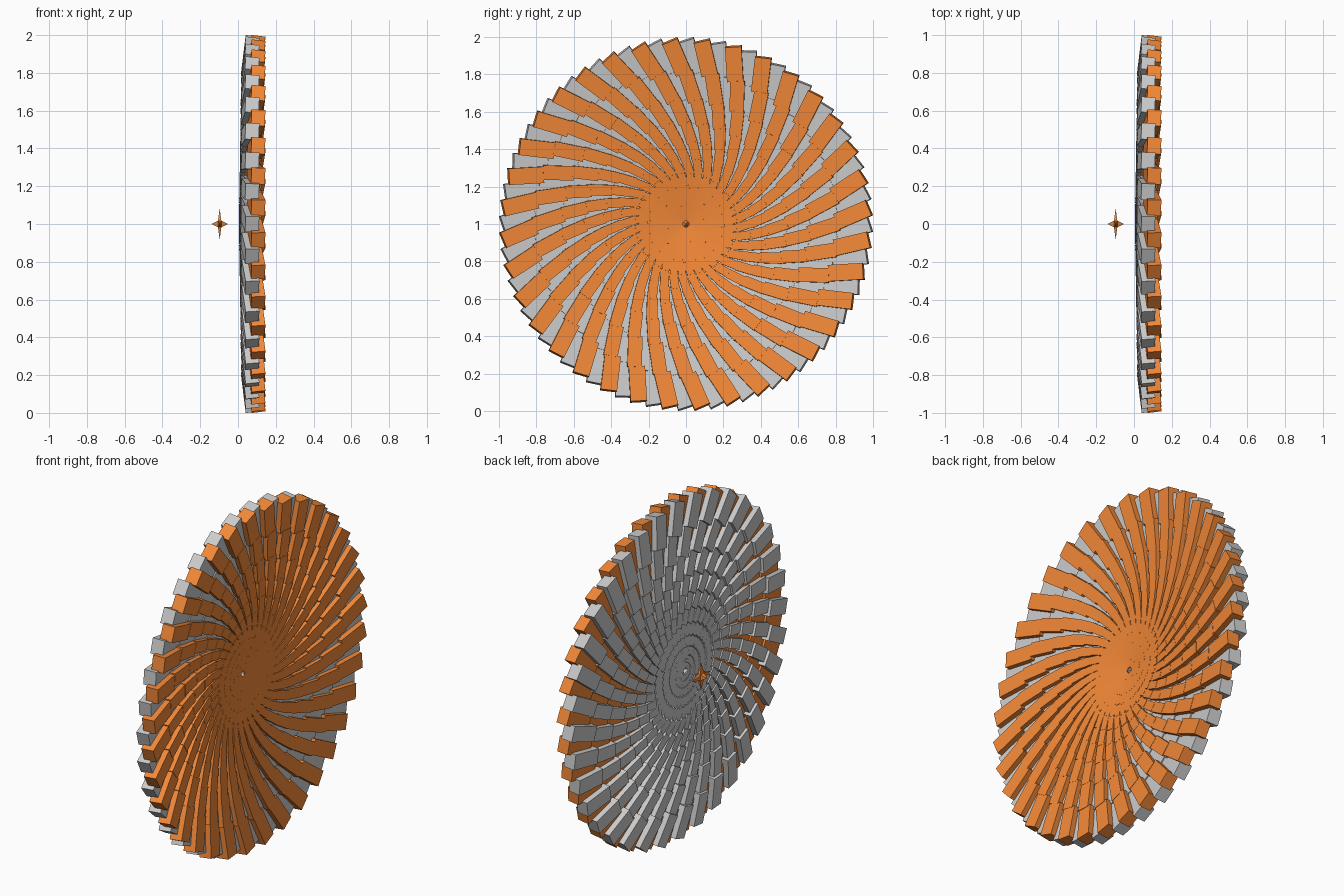
import bpy, bmesh
from math import radians
from mathutils import Matrix, Vector

if "Cube" in bpy.data.objects:
    bpy.data.objects.remove(bpy.data.objects["Cube"])

CENTRE = Vector((0, 0, 1))
COUNT = 36                      # tiles of each colour per ring
RADII = [1.0, .83, .68, .555, .45, .36, .28, .21, .15, .10, .06, .025]
LEAN, DISH, STEP = radians(20), radians(7), radians(5)

orange = bpy.data.materials.new("orange")
orange.diffuse_color = (0.9, 0.25, 0.04, 1)
orange.use_nodes = True
orange.node_tree.nodes["Principled BSDF"].inputs["Base Color"].default_value = orange.diffuse_color


def finish(bm, name, material=None):
    mesh = bpy.data.meshes.new(name)
    bmesh.ops.recalc_face_normals(bm, faces=bm.faces)
    bm.to_mesh(mesh)
    bm.free()
    if material:
        mesh.materials.append(material)
    ob = bpy.data.objects.new(name, mesh)
    ob.location = CENTRE
    bpy.context.collection.objects.link(ob)


def tile_disc(name, phase, back, back_slope, material=None):
    """Rings of leaning blocks that shrink and turn towards the middle."""
    bm = bmesh.new()
    for k in range(len(RADII) - 1):
        outer, inner = RADII[k], RADII[k + 1]
        length = (outer - inner) * 1.1
        width = 0.022 + 0.066 * outer
        thick = 0.018 + 0.055 * outer
        if k > 8:
            width = min(width, outer * 0.3)
        mid = outer - length / 2 - width * 0.13
        x = back + back_slope * outer + thick / 2
        tile = (Matrix.Translation((x, mid, 0))
                @ Matrix.Rotation(-DISH, 4, 'Z')
                @ Matrix.Rotation(LEAN, 4, 'X')
                @ Matrix.Diagonal((thick, length, width, 1)))
        for i in range(COUNT):
            turn = phase - k * STEP + i * radians(360 / COUNT)
            bmesh.ops.create_cube(bm, size=1,
                                  matrix=Matrix.Rotation(turn, 4, 'X') @ tile)
    finish(bm, name, material)


# Front orange layer and rear grey layer, half a pitch apart
tile_disc("orange_tiles", radians(3.2), 0.012, 0.048, orange)
tile_disc("grey_tiles", radians(-1.8), 0.006, 0.022)

# Small spiked star floating behind the hub
bm = bmesh.new()
bmesh.ops.create_cube(bm, size=0.034)
tips = bmesh.ops.poke(bm, faces=bm.faces[:])["verts"]
for v in tips:
    v.co = v.co.normalized() * 0.083
bmesh.ops.scale(bm, vec=(0.52, 1, 1), verts=bm.verts)
bmesh.ops.translate(bm, vec=(-0.097, 0, 0), verts=bm.verts)
finish(bm, "rear_star", orange)
